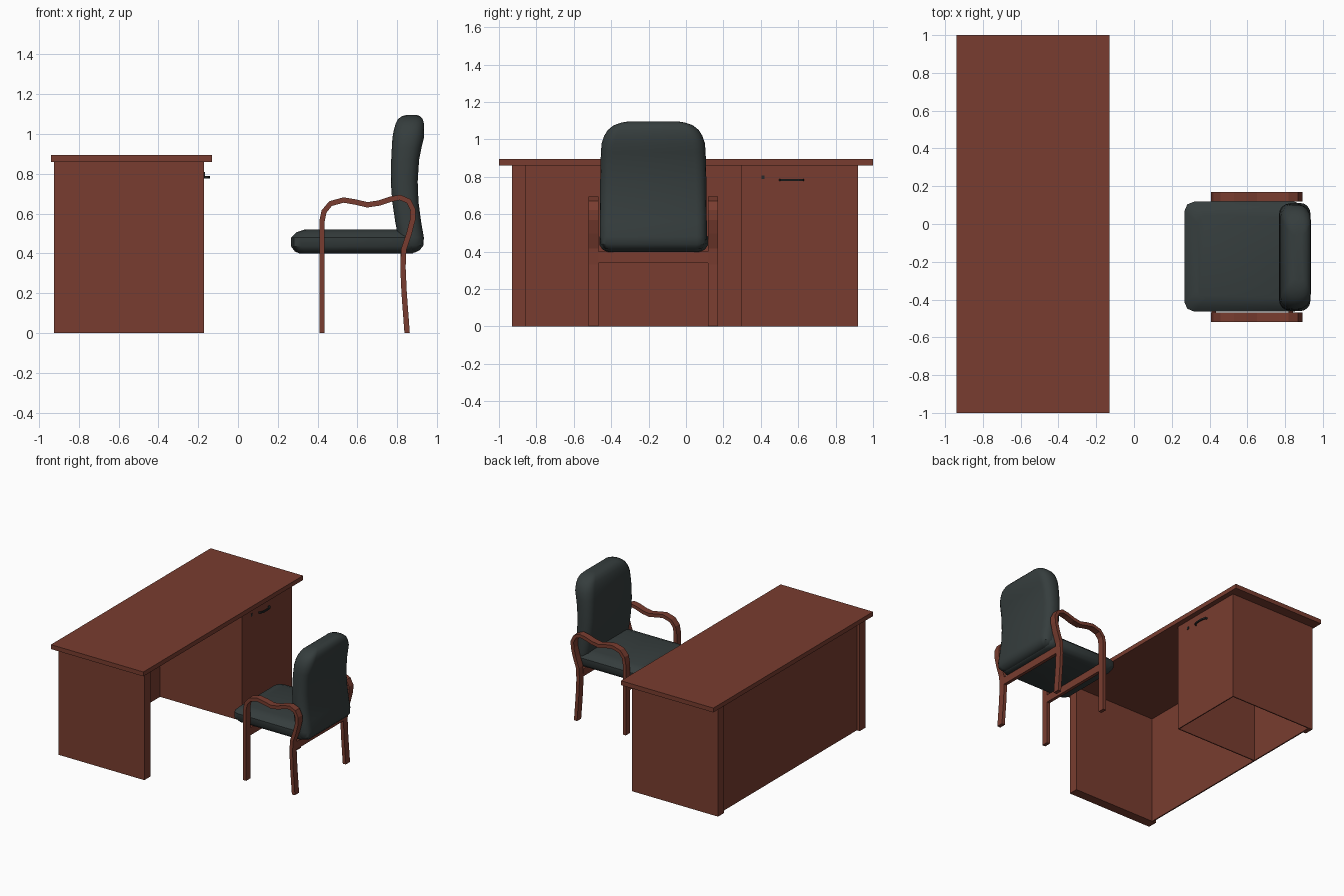
import bpy, bmesh, math
from mathutils import Vector

if "Cube" in bpy.data.objects:
    bpy.data.objects.remove(bpy.data.objects["Cube"])


def material(name, rgb):
    m = bpy.data.materials.new(name)
    m.diffuse_color = (*rgb, 1)
    m.use_nodes = True
    m.node_tree.nodes["Principled BSDF"].inputs["Base Color"].default_value = m.diffuse_color
    return m


WOOD = material("red brown wood", (0.19, 0.046, 0.029))
FABRIC = material("dark grey upholstery", (0.036, 0.047, 0.047))
METAL = material("dark metal", (0.02, 0.022, 0.022))


def finish(name, bm, mat, smooth=False):
    bmesh.ops.recalc_face_normals(bm, faces=bm.faces)
    me = bpy.data.meshes.new(name)
    bm.to_mesh(me)
    bm.free()
    me.materials.append(mat)
    ob = bpy.data.objects.new(name, me)
    bpy.context.collection.objects.link(ob)
    if smooth:
        bpy.context.view_layer.objects.active = ob
        ob.select_set(True)
        bpy.ops.object.shade_smooth_by_angle(angle=math.radians(40))
        ob.select_set(False)
    return ob


def box(name, x, y, z, mat=WOOD):
    bm = bmesh.new()
    bmesh.ops.create_cube(bm, size=1)
    for v in bm.verts:
        v.co = [r[0] + (c + 0.5) * (r[1] - r[0]) for c, r in zip(v.co, (x, y, z))]
    return finish(name, bm, mat)


def loft(name, rings, mat, smooth=False):
    bm = bmesh.new()
    rows = [[bm.verts.new(p) for p in ring] for ring in rings]
    n = len(rows[0])
    for a, b in zip(rows, rows[1:]):
        for i in range(n):
            j = (i + 1) % n
            bm.faces.new((a[i], a[j], b[j], b[i]))
    bm.faces.new(rows[0])
    bm.faces.new(rows[-1])
    return finish(name, bm, mat, smooth)


def rounded_ring(x0, x1, y0, y1, r, z, steps=4):
    pts = []
    for k, (cx, cy) in enumerate([(x1 - r, y1 - r), (x0 + r, y1 - r),
                                  (x0 + r, y0 + r), (x1 - r, y0 + r)]):
        for s in range(steps + 1):
            a = math.pi / 2 * (k + s / steps)
            pts.append((cx + r * math.cos(a), cy + r * math.sin(a), z))
    return pts


def sweep(name, path, half_y, thick, y, mat=WOOD):
    # rectangular bar following a path in the x-z plane
    rings = []
    for i, p in enumerate(path):
        a, b = path[max(i - 1, 0)], path[min(i + 1, len(path) - 1)]
        d = Vector((b[0] - a[0], b[1] - a[1])).normalized()
        nx, nz = -d.y * thick / 2, d.x * thick / 2
        rings.append([(p[0] + s * nx, y + t * half_y, p[1] + s * nz)
                      for s, t in ((1, 1), (1, -1), (-1, -1), (-1, 1))])
    return loft(name, rings, mat)


# Desk
box("desk_top", (-0.94, -0.13), (-1, 1), (0.86, 0.895))
box("desk_leg_panel", (-0.925, -0.17), (-0.93, -0.855), (0, 0.86))
box("desk_back_panel", (-0.9, -0.89), (-0.855, 0.915), (0, 0.86))
box("desk_back_post", (-0.925, -0.895), (0.845, 0.92), (0, 0.86))
# cabinet is a hollow shell, open underneath
box("cabinet_end", (-0.925, -0.17), (0.912, 0.92), (0, 0.86))
box("cabinet_front", (-0.178, -0.17), (0.295, 0.92), (0, 0.86))
box("cabinet_inner_side", (-0.895, -0.17), (0.295, 0.303), (0, 0.86))
box("cabinet_lock", (-0.171, -0.166), (0.403, 0.421), (0.787, 0.808), METAL)

# bowed drawer handle
handle = [(-0.171, 0.503), (-0.155, 0.508), (-0.148, 0.53), (-0.146, 0.565),
          (-0.148, 0.6), (-0.155, 0.622), (-0.171, 0.627)]
rings = []
for i, p in enumerate(handle):
    a, b = handle[max(i - 1, 0)], handle[min(i + 1, len(handle) - 1)]
    d = Vector((b[0] - a[0], b[1] - a[1])).normalized() * 0.005
    rings.append([(p[0] - s * d.y, p[1] + s * d.x, 0.783 + t * 0.006)
                  for s, t in ((1, 1), (1, -1), (-1, -1), (-1, 1))])
loft("drawer_handle", rings, METAL)

# Chair frame: front leg, armrest and back leg in one bent bar per side
arm = [(0.422, 0), (0.422, 0.56), (0.432, 0.61), (0.465, 0.65), (0.53, 0.668),
       (0.59, 0.658), (0.65, 0.644), (0.71, 0.653), (0.77, 0.673), (0.815, 0.681),
       (0.858, 0.662), (0.879, 0.62), (0.878, 0.57), (0.86, 0.5), (0.833, 0.42),
       (0.829, 0.33), (0.835, 0.2), (0.85, 0)]
for side, y in (("left", -0.494), ("right", 0.144)):
    sweep("chair_frame_" + side, arm, 0.026, 0.027, y)
box("front_crossbar", (0.41, 0.435), (-0.47, 0.12), (0.34, 0.40))
box("back_crossbar", (0.817, 0.843), (-0.47, 0.12), (0.34, 0.40))

# Seat cushion: height, inset, corner radius
loft("seat", [rounded_ring(0.267 + i, 0.9 - i * 0.5, -0.463 + i, 0.118 - i, r, z, 2)
              for z, i, r in ((0.398, 0.045, 0.04), (0.41, 0.018, 0.05), (0.435, 0, 0.05),
                              (0.48, 0, 0.05), (0.505, 0.025, 0.05), (0.52, 0.07, 0.04))],
     FABRIC, True)

# Backrest: height, front x, back x, half width
back = [(0.405, 0.86, 0.89, 0.22), (0.415, 0.83, 0.912, 0.26), (0.44, 0.815, 0.932, 0.283),
        (0.48, 0.805, 0.934, 0.286), (0.56, 0.79, 0.92, 0.286), (0.66, 0.775, 0.907, 0.285),
        (0.76, 0.768, 0.903, 0.284), (0.87, 0.77, 0.91, 0.282), (0.93, 0.773, 0.922, 0.28),
        (0.98, 0.776, 0.934, 0.276), (1.02, 0.783, 0.936, 0.262), (1.05, 0.792, 0.935, 0.243),
        (1.075, 0.804, 0.928, 0.212), (1.09, 0.825, 0.914, 0.17), (1.096, 0.85, 0.895, 0.13)]
loft("backrest", [rounded_ring(x0, x1, -0.175 - w, -0.175 + w, (x1 - x0) * 0.42, z)
                  for z, x0, x1, w in back], FABRIC, True)
